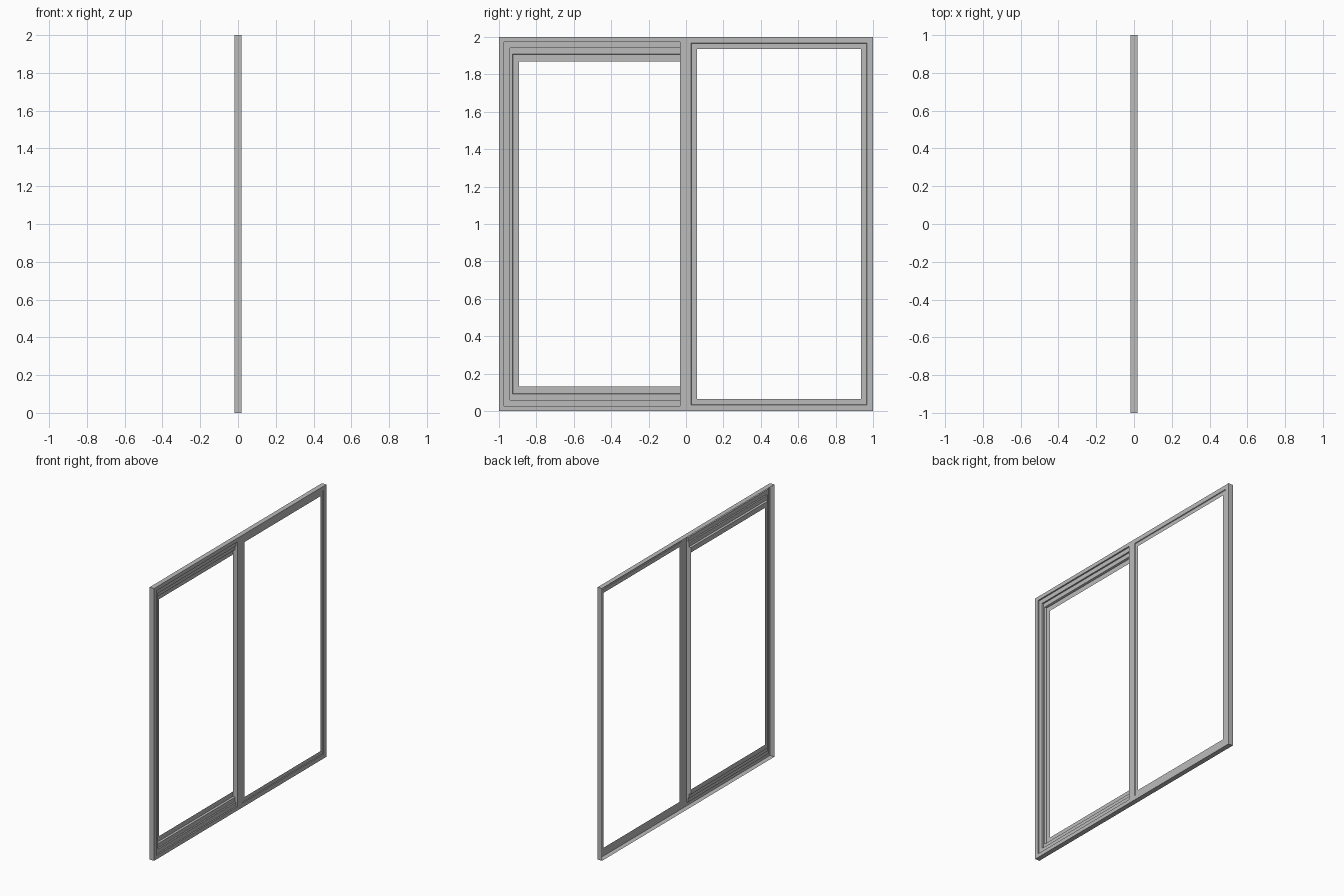
import bpy, bmesh

cube = bpy.data.objects.get("Cube")
if cube:
    bpy.data.objects.remove(cube, do_unlink=True)

DEPTH = 0.018        # half thickness of the window
MULLION = -0.032     # edge of the mullion beside the sliding sash

grey = bpy.data.materials.new("frame_grey")
grey.use_nodes = True
colour = (0.5, 0.5, 0.5, 1)
grey.diffuse_color = colour
grey.node_tree.nodes["Principled BSDF"].inputs["Base Color"].default_value = colour


def make_object(name, bm):
    mesh = bpy.data.meshes.new(name)
    bm.to_mesh(mesh)
    bm.free()
    mesh.materials.append(grey)
    obj = bpy.data.objects.new(name, mesh)
    bpy.context.collection.objects.link(obj)
    return obj


def loft(name, rings, closed):
    """Join successive outlines with strips of flat faces."""
    bm = bmesh.new()
    loops = [[bm.verts.new(p) for p in ring] for ring in rings]
    for a, b in zip(loops, loops[1:]):
        n = len(a)
        for i in range(n if closed else n - 1):
            j = (i + 1) % n
            bm.faces.new((a[i], a[j], b[j], b[i]))
    return make_object(name, bm)


def rectangle(x, left, right, edge):
    return [(x, left, edge), (x, right, edge),
            (x, right, 2 - edge), (x, left, 2 - edge)]


def u_path(x, side, edge):
    """Three-sided outline that stops at the mullion."""
    return [(x, MULLION, 2 - edge), (x, side - 1, 2 - edge),
            (x, side - 1, edge), (x, MULLION, edge)]


# Outer casing, open at the back
loft("outer_casing", [rectangle(-DEPTH, -1, 1, 0), rectangle(DEPTH, -1, 1, 0)], True)

# Fixed pane surround: flat frame, small step, glazing bead
loft("fixed_frame", [rectangle(DEPTH, MULLION, 1, 0),
                     rectangle(DEPTH, 0.027, 0.968, 0.032)], True)
loft("fixed_bead", [rectangle(DEPTH, 0.027, 0.968, 0.032),
                    rectangle(DEPTH - 0.005, 0.030, 0.965, 0.035),
                    rectangle(DEPTH - 0.005, 0.059, 0.936, 0.064)], True)

# Sliding side: (x, stile offset, rail offset) steps going inward
track = [(DEPTH, 0, 0), (DEPTH, 0.028, 0.028), (0.008, 0.028, 0.028),
         (0.008, 0.06, 0.06), (-0.003, 0.06, 0.06)]
sash = [(-0.003, 0.06, 0.06), (-0.003, 0.073, 0.091),
        (-0.012, 0.076, 0.094), (-DEPTH, 0.076, 0.094), (-DEPTH, 0.108, 0.13)]
loft("sliding_track", [u_path(*p) for p in track], False)
loft("sash_frame", [u_path(*p) for p in sash], False)

# Side wall of the mullion, following the stepped rails
bm = bmesh.new()
steps = [(x, edge) for x, side, edge in track[1:] + sash[1:]]
outline = [(x, 2 - z) for x, z in steps] + [(x, z) for x, z in reversed(steps)]
bm.faces.new([bm.verts.new((x, MULLION, z)) for x, z in outline])
make_object("mullion_side", bm)
